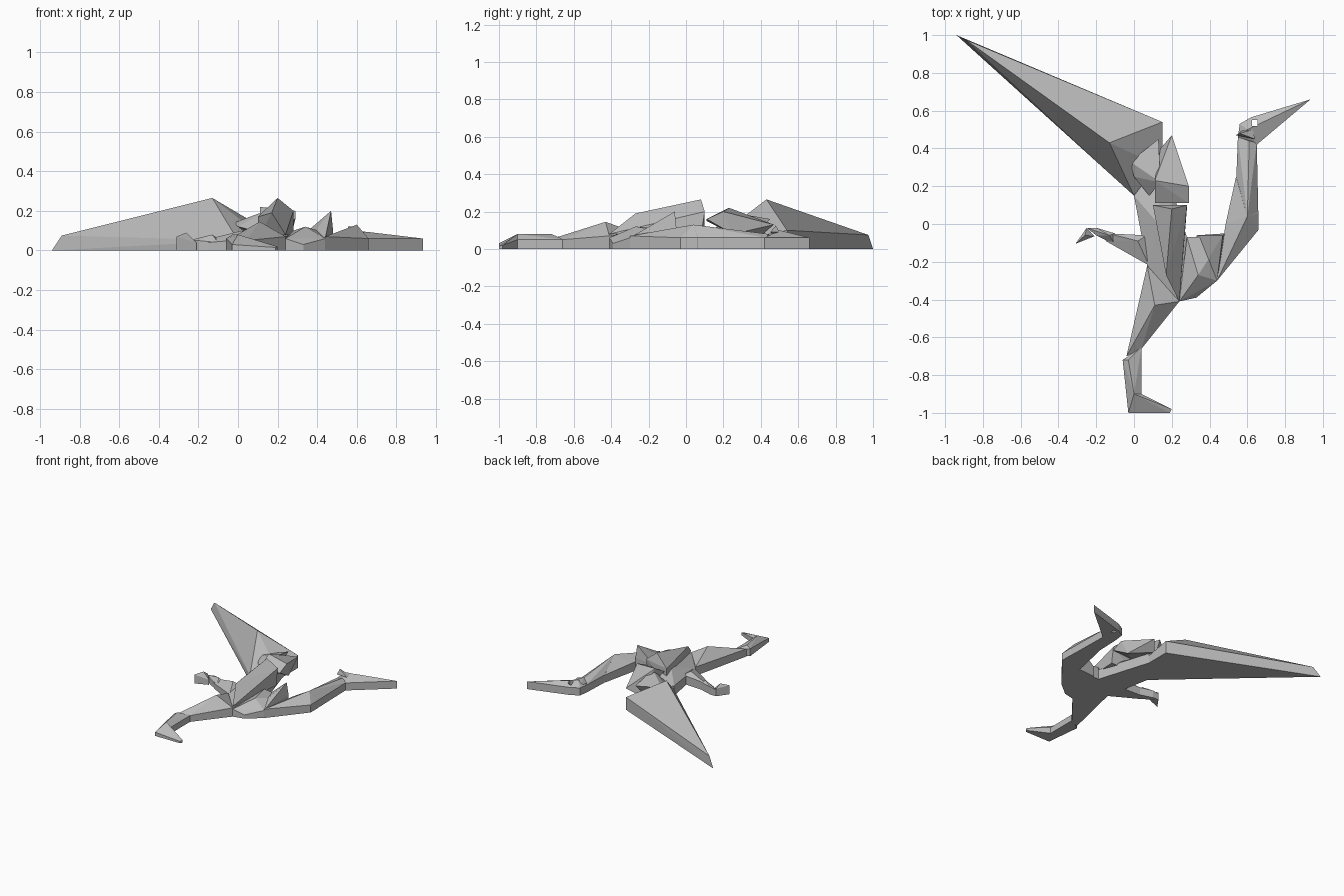
import bpy
import bmesh
from mathutils import Vector

default_cube = bpy.data.objects.get("Cube")
if default_cube:
    bpy.data.objects.remove(default_cube, do_unlink=True)

# One flat stone grey for the whole sculpture
stone_grey = bpy.data.materials.new("stone_grey")
stone_grey.use_nodes = True
grey = (0.5, 0.5, 0.5, 1.0)
stone_grey.diffuse_color = grey
shader = next(node for node in stone_grey.node_tree.nodes if node.type == "BSDF_PRINCIPLED")
shader.inputs["Base Color"].default_value = grey
shader.inputs["Roughness"].default_value = 0.8


def faceted_part(name, walls=(), ridges=()):
    """Flat-faced convex piece: wall corners drop to the ground, ridge corners float."""
    mesh = bpy.data.meshes.new(name)
    bm = bmesh.new()
    for x, y, z in walls:
        bm.verts.new(Vector((x, y, 0)))
        if z > 0:
            bm.verts.new(Vector((x, y, z)))
    for corner in ridges:
        bm.verts.new(Vector(corner))
    hull = bmesh.ops.convex_hull(bm, input=bm.verts[:])
    loose = [v for v in bm.verts if not v.link_faces]
    bmesh.ops.delete(bm, geom=loose, context="VERTS")
    bmesh.ops.dissolve_limit(bm, angle_limit=0.02, verts=bm.verts[:], edges=bm.edges[:])
    bmesh.ops.recalc_face_normals(bm, faces=bm.faces[:])
    bm.to_mesh(mesh)
    bm.free()
    part = bpy.data.objects.new(name, mesh)
    bpy.context.scene.collection.objects.link(part)
    mesh.materials.append(stone_grey)
    return part


# Large spread wing, a long pyramid leaning on its outer edge
faceted_part(
    "spread_wing",
    walls=[(-.94, 1, 0), (.15, .54, .1), (.15, .3, .05), (0, .15, .05)],
    ridges=[(-.89, .975, .075), (-.13, .43, .265)],
)

# Trunk and the raised folded wing above it
faceted_part(
    "trunk",
    walls=[(.07, -.22, .06), (.24, -.41, .07), (.28, -.07, .08),
           (.2, .12, .1), (.15, .35, .08), (0, .15, .08), (.06, .04, .07)],
    ridges=[(.13, .0, .14)],
)
faceted_part(
    "folded_wing_arm",
    ridges=[(.24, -.41, .08), (.1, .1, .17), (.2, .08, .265), (.28, .1, .2),
            (.17, -.27, .19), (.28, .08, .07), (.1, .1, .06)],
)
faceted_part(
    "folded_wing_outer_feathers",
    ridges=[(.11, .23, .22), (.29, .2, .2), (.29, .11, .16), (.11, .11, .15),
            (.2, .47, .13), (.27, .25, .08), (.14, .4, .07)],
)
faceted_part(
    "folded_wing_inner_feathers",
    ridges=[(-.02, .33, .14), (.13, .45, .16), (.14, .22, .2), (0, .25, .12),
            (.08, .15, .1), (.1, .35, .05)],
)

# Chest, rising to a sharp shoulder next to the neck
faceted_part(
    "chest",
    walls=[(.24, -.41, .06), (.33, -.39, .03), (.44, -.3, .06),
           (.47, -.07, .08), (.28, -.07, .1)],
    ridges=[(.34, -.27, .12)],
)
faceted_part(
    "shoulder",
    walls=[(.33, -.06, .08), (.48, -.05, .1), (.44, -.3, .06), (.36, -.24, .06)],
    ridges=[(.47, -.06, .2)],
)

# Curved neck in two lengths
faceted_part(
    "lower_neck",
    walls=[(.44, -.3, .07), (.66, -.03, .06), (.66, .06, .06),
           (.54, .25, .06), (.485, 0, .07)],
    ridges=[(.6, .04, .13)],
)
faceted_part(
    "upper_neck",
    walls=[(.66, -.03, .06), (.65, .43, .06), (.55, .46, .06), (.54, .2, .06)],
    ridges=[(.6, .04, .13), (.61, .44, .08)],
)

# Head with long beak, and a square eye pierced through it
head = faceted_part(
    "head_and_beak",
    walls=[(.55, .46, .06), (.65, .42, .06), (.935, .66, .06),
           (.62, .565, .06), (.56, .53, .06)],
    ridges=[(.6, .5, .1)],
)
faceted_part("head_crest", ridges=[(.54, .47, .08), (.56, .48, .125), (.64, .45, .09),
                                   (.63, .5, .09), (.58, .5, .06)])
bpy.ops.mesh.primitive_cube_add(size=1, location=(.64, .535, 0))
eye_cutter = bpy.context.object
eye_cutter.name = "eye_cutter"
eye_cutter.scale = (.03, .03, 1)
eye_cutter.hide_render = True
eye_cutter.hide_viewport = True
eye_cutter.display_type = "WIRE"
eye_hole = head.modifiers.new("eye_hole", "BOOLEAN")
eye_hole.operation = "DIFFERENCE"
eye_hole.solver = "EXACT"
eye_hole.object = eye_cutter

# Standing leg: thigh, shin and foot
faceted_part(
    "thigh",
    walls=[(.07, -.22, .07), (.24, -.41, .07), (.04, -.66, .05), (-.04, -.7, .06)],
    ridges=[(.11, -.43, .145)],
)
faceted_part(
    "shin",
    walls=[(-.06, -.72, .06), (.04, -.65, .05), (.04, -.9, .05), (-.03, -1, .03)],
    ridges=[(-.03, -.72, .08), (0, -.9, .08)],
)
faceted_part(
    "foot",
    walls=[(-.03, -1, .03), (.19, -1, .015), (.2, -.98, .02), (.04, -.9, .05)],
    ridges=[(0, -.9, .08)],
)

# Trailing leg with a small forked foot
faceted_part(
    "trailing_thigh",
    walls=[(.07, -.06, .07), (.08, -.22, .06), (.03, -.19, .05),
           (-.15, -.09, .04), (-.14, -.05, .06)],
    ridges=[(.02, -.09, .1)],
)
faceted_part(
    "trailing_shin",
    walls=[(-.1, -.11, .04), (-.2, -.06, .05), (-.25, -.02, .05), (-.2, -.02, .06),
           (-.1, -.05, .06)],
    ridges=[(-.13, -.06, .08)],
)
faceted_part(
    "trailing_toe",
    walls=[(-.31, -.105, .07), (-.21, -.065, .04), (-.25, -.02, .06)],
    ridges=[(-.26, -.06, .09)],
)
